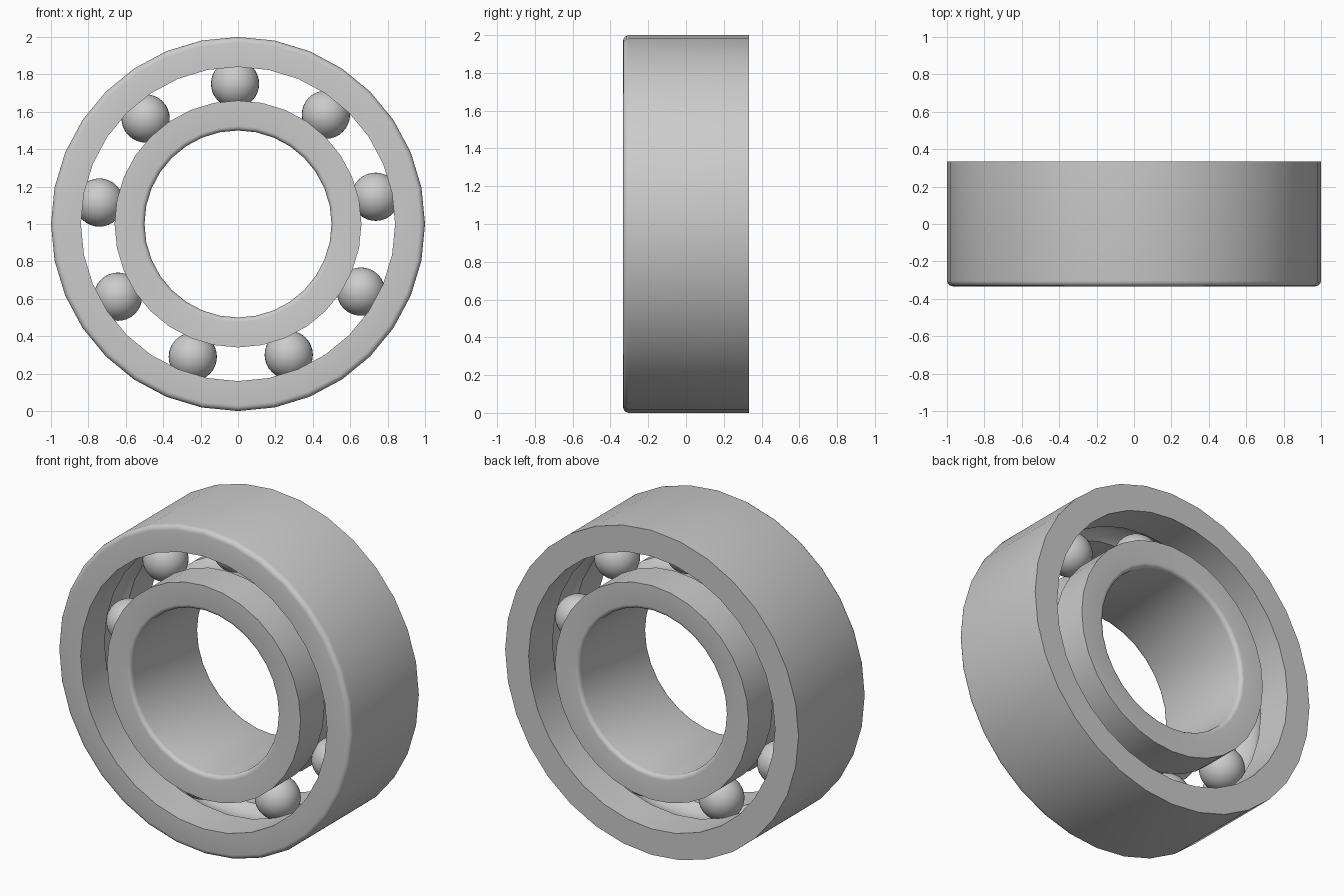
import bpy
from math import sin, cos, pi, radians, sqrt, atan2

cube = bpy.data.objects.get("Cube")
if cube:
    bpy.data.objects.remove(cube)

HALF, PITCH, GROOVE, BALL, SIDES = 0.333, 0.75, 0.135, 0.129, 32

steel = bpy.data.materials.new("steel grey")
steel.use_nodes = True
colour = (0.6, 0.6, 0.6, 1)
steel.diffuse_color = colour
steel.node_tree.nodes["Principled BSDF"].inputs["Base Color"].default_value = colour


def smooth(ob):
    bpy.ops.object.select_all(action="DESELECT")
    ob.select_set(True)
    bpy.context.view_layer.objects.active = ob
    bpy.ops.object.shade_smooth_by_angle(angle=radians(32))


def fillet(cr, cy, size, start, end, steps=4):
    """Rounded corner as (radius, y) points."""
    angles = [radians(start + (end - start) * i / steps) for i in range(steps + 1)]
    return [(cr + size * cos(a), cy + size * sin(a)) for a in angles]


def groove(edge, steps=10):
    """Ball track cut into the race at radius edge, from front to back."""
    d = edge - PITCH
    w = sqrt(GROOVE ** 2 - d ** 2)
    first = atan2(w, abs(d))
    side = 1 if d > 0 else -1
    angles = [-first + 2 * first * i / steps for i in range(steps + 1)]
    return [(PITCH + side * GROOVE * cos(a), GROOVE * sin(a)) for a in angles]


def ring(name, profile):
    """Closed (radius, y) profile, counter-clockwise, turned about the y axis."""
    n = len(profile)
    verts, faces = [], []
    for i in range(SIDES):
        a = 2 * pi * i / SIDES
        verts += [(r * cos(a), y, 1 + r * sin(a)) for r, y in profile]
        j = (i + 1) % SIDES
        for k in range(n):
            m = (k + 1) % n
            faces.append((i * n + k, i * n + m, j * n + m, j * n + k))
    mesh = bpy.data.meshes.new(name)
    mesh.from_pydata(verts, [], faces)
    mesh.materials.append(steel)
    ob = bpy.data.objects.new(name, mesh)
    bpy.context.collection.objects.link(ob)
    smooth(ob)


# Outer race: rounded front rim, square back rim, track on the inside
R, f = 1.0, 0.03
ring("outer_race",
     [(0.84, -HALF)] + fillet(R - f, -HALF + f, f, -90, 0)
     + [(R, HALF), (0.84, HALF)] + groove(0.84)[::-1])

# Inner race: track on the outside, rounded bore at both ends
B, f = 0.5, 0.025
ring("inner_race",
     [(0.66, -HALF)] + groove(0.66) + [(0.66, HALF)]
     + fillet(B + f, HALF - f, f, 90, 180)
     + fillet(B + f, -HALF + f, f, 180, 270))

# Balls spaced evenly around the track
for i in range(9):
    a = radians(11.2 + 40 * i)
    bpy.ops.mesh.primitive_uv_sphere_add(
        segments=32, ring_count=16, radius=BALL,
        location=(PITCH * cos(a), 0, 1 + PITCH * sin(a)))
    ball = bpy.context.object
    ball.name = f"ball_{i + 1}"
    ball.data.materials.append(steel)
    smooth(ball)
